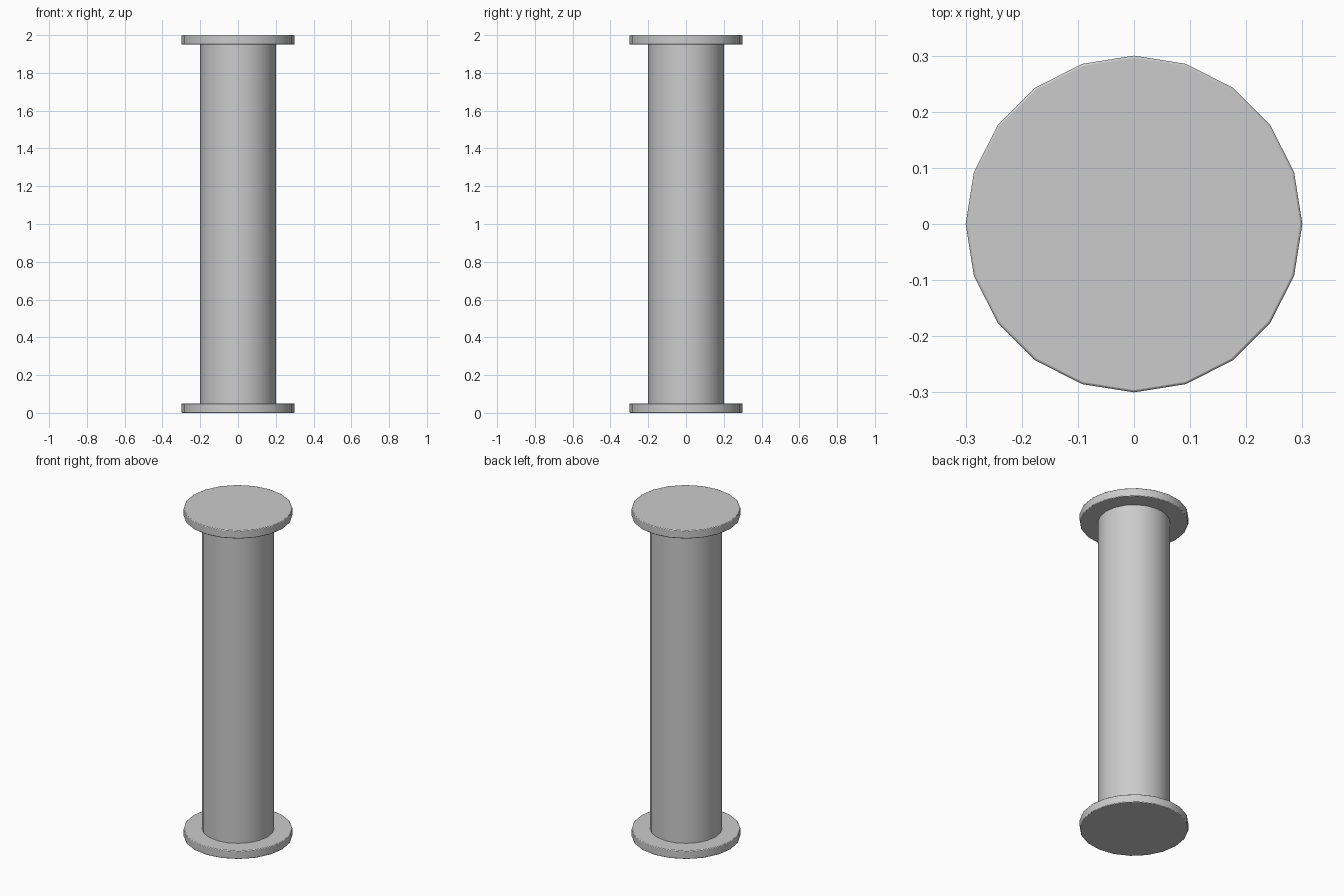
import bpy, math

if "Cube" in bpy.data.objects:
    bpy.data.objects.remove(bpy.data.objects["Cube"])

SIDES = 20


def cylinder(name, radius, z0, z1, caps='NGON', bevel=0.0):
    bpy.ops.mesh.primitive_cylinder_add(
        vertices=SIDES, radius=radius, depth=z1 - z0,
        end_fill_type=caps, location=(0, 0, (z0 + z1) / 2))
    ob = bpy.context.object
    ob.name = name
    if bevel:
        mod = ob.modifiers.new("edge_softening", 'BEVEL')
        mod.width = bevel
        mod.segments = 2
        mod.limit_method = 'ANGLE'
        mod.angle_limit = math.radians(40)
    bpy.ops.object.shade_smooth_by_angle(angle=math.radians(35))
    return ob


# Round end plates with slightly softened rims
cylinder("bottom_flange", 0.30, 0.0, 0.05, bevel=0.004)
cylinder("top_flange", 0.30, 1.95, 2.0, bevel=0.004)

# Shaft between the plates
cylinder("shaft", 0.20, 0.05, 1.95, caps='NOTHING')
